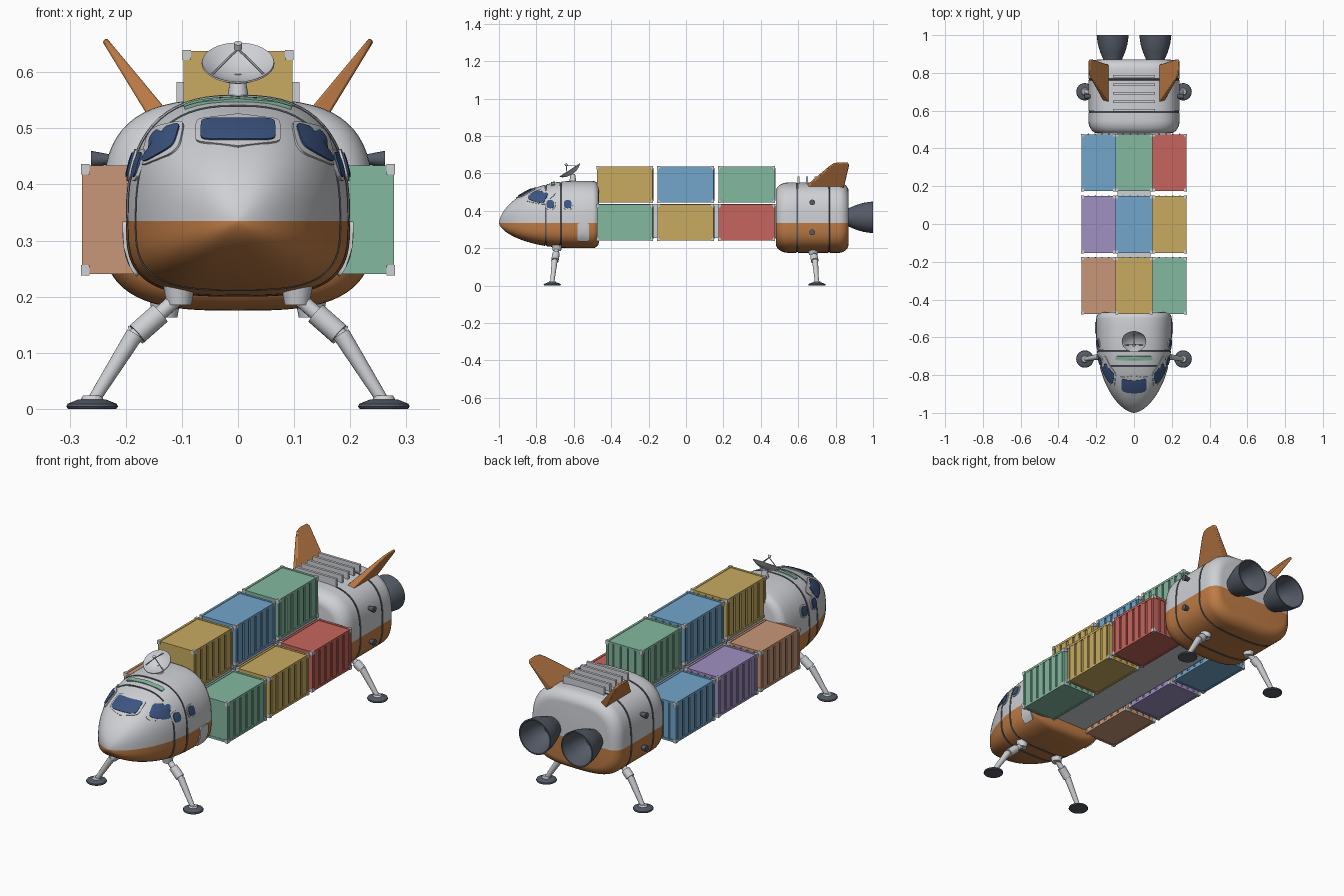
import bpy, bmesh, math
from mathutils import Vector, Matrix
from mathutils.bvhtree import BVHTree

if "Cube" in bpy.data.objects:
    bpy.data.objects.remove(bpy.data.objects["Cube"])


def material(name, rgb):
    m = bpy.data.materials.new(name)
    m.diffuse_color = (*rgb, 1)
    m.use_nodes = True
    m.node_tree.nodes["Principled BSDF"].inputs["Base Color"].default_value = m.diffuse_color
    return m


HULL = material("light grey", (0.62, 0.63, 0.66))
ORANGE = material("orange", (0.52, 0.20, 0.06))
GLASS = material("window blue", (0.045, 0.09, 0.22))
DARK = material("dark grey", (0.09, 0.105, 0.135))
YELLOW = material("yellow", (0.58, 0.41, 0.12))
BLUE = material("blue", (0.17, 0.38, 0.60))
GREEN = material("green", (0.23, 0.48, 0.35))
RED = material("red", (0.57, 0.13, 0.11))
PURPLE = material("purple", (0.35, 0.28, 0.54))
TAN = material("tan", (0.58, 0.31, 0.19))
SPLIT = 0.335  # height where grey hull meets orange belly


def finish(bm, name, mats, recalc=True):
    if recalc:
        bmesh.ops.recalc_face_normals(bm, faces=bm.faces)
    me = bpy.data.meshes.new(name)
    bm.to_mesh(me)
    bm.free()
    for m in mats:
        me.materials.append(m)
    ob = bpy.data.objects.new(name, me)
    bpy.context.collection.objects.link(ob)
    bpy.ops.object.select_all(action='DESELECT')
    ob.select_set(True)
    bpy.context.view_layer.objects.active = ob
    bpy.ops.object.shade_smooth_by_angle(angle=math.radians(35))
    return ob


def box(bm, lo, hi, mat=0):
    lo, hi = Vector(lo), Vector(hi)
    mtx = Matrix.Translation((lo + hi) / 2) @ Matrix.Diagonal((*(hi - lo), 1))
    for v in bmesh.ops.create_cube(bm, size=1, matrix=mtx)["verts"]:
        for f in v.link_faces:
            f.material_index = mat


def rod(bm, a, b, r1, r2=None, seg=16, mat=0):
    a, b = Vector(a), Vector(b)
    q = (b - a).to_track_quat('Z', 'Y').to_matrix().to_4x4()
    new = bmesh.ops.create_cone(bm, cap_ends=True, segments=seg, radius1=r1, radius2=r1 if r2 is None else r2,
                                depth=(b - a).length, matrix=Matrix.Translation((a + b) / 2) @ q)
    for v in new["verts"]:
        for f in v.link_faces:
            f.material_index = mat


def revolve(bm, profile, mtx, seg=32, mat=0):
    """Spin (radius, height) points about local z."""
    rings = [[bm.verts.new(mtx @ Vector((r * math.cos(k * math.tau / seg), r * math.sin(k * math.tau / seg), h)))
              for k in range(seg)] for r, h in profile]
    for a, b in zip(rings, rings[1:]):
        for k in range(seg):
            bm.faces.new((a[k], a[(k + 1) % seg], b[(k + 1) % seg], b[k])).material_index = mat
    for ring in (rings[0], rings[-1]):
        bm.faces.new(ring).material_index = mat


def loft(name, ys, size, grooves, n_up, n_low, seg=64):
    """Rounded hull along y; size(y) gives half width, height above and below the split."""
    rows = [(y, 0) for y in ys if all(abs(y - g) > 0.006 for g in grooves)]
    for g in grooves:
        rows += [(g - 0.004, 0), (g - 0.003, 0.004), (g + 0.003, 0.004), (g + 0.004, 0)]
    rows.sort()
    bm = bmesh.new()
    rings = []
    for y, inset in rows:
        w, up, low = (max(s - inset, 0.001) for s in size(y))
        ring = []
        for k in range(seg):
            c, s = math.cos(k * math.tau / seg), math.sin(k * math.tau / seg)
            s = 0 if abs(s) < 1e-6 else s
            e = 2 / (n_up if s >= 0 else n_low)
            ring.append(bm.verts.new((w * math.copysign(abs(c) ** e, c), y,
                                      SPLIT + (up if s >= 0 else low) * math.copysign(abs(s) ** e, s))))
        rings.append(ring)
    for (ra, rb), (a, b) in zip(zip(rows, rows[1:]), zip(rings, rings[1:])):
        for k in range(seg):
            f = bm.faces.new((a[k], a[(k + 1) % seg], b[(k + 1) % seg], b[k]))
            f.material_index = 2 if ra[1] or rb[1] else int(k >= seg // 2)
    # end caps are split at the colour line too
    for ring in (rings[0], rings[-1]):
        bm.faces.new(ring[:seg // 2 + 1]).material_index = 0
        bm.faces.new(ring[seg // 2:] + ring[:1]).material_index = 1
    bmesh.ops.recalc_face_normals(bm, faces=bm.faces)
    tree = BVHTree.FromBMesh(bm)
    finish(bm, name, [HULL, ORANGE, DARK])
    return tree


def plate(name, tree, quad, origin, axis, mat, grow=0.0, lift=0.004, n=5, seg=32):
    """Thin rounded plate wrapped on a hull; quad = BL, BR, TR, TL in the plane facing along axis."""
    bl, br, tr, tl = (Vector(p) for p in quad)
    mid = (bl + br + tr + tl) / 4
    d = Vector(axis)
    bm = bmesh.new()
    rings = []
    for s, off in ((0.05, lift), (0.35, lift), (0.7, lift), (1, lift), (1, -0.003)):
        ring = []
        for k in range(seg):
            c, t = math.cos(k * math.tau / seg), math.sin(k * math.tau / seg)
            u = s * math.copysign(abs(c) ** (2 / n), c) / 2 + 0.5
            v = s * math.copysign(abs(t) ** (2 / n), t) / 2 + 0.5
            p = (bl * (1 - u) + br * u) * (1 - v) + (tl * (1 - u) + tr * u) * v
            p += (p - mid).normalized() * grow
            start = Vector((p.x, origin, p.y)) if d.y else Vector((origin, p.x, p.y)) if d.x else Vector((p.x, p.y, origin))
            hit, nor, _, _ = tree.ray_cast(start, d)
            if hit is None:
                hit, nor, _, _ = tree.find_nearest(start)
            ring.append(bm.verts.new(hit + nor * off))
        rings.append(ring)
    bm.faces.new(rings[0])
    for a, b in zip(rings, rings[1:]):
        for k in range(seg):
            bm.faces.new((a[k], b[k], b[(k + 1) % seg], a[(k + 1) % seg]))
    bm.normal_update()
    if sum(f.normal.dot(d) for f in bm.faces) > 0:
        bmesh.ops.reverse_faces(bm, faces=bm.faces)
    finish(bm, name, [mat], recalc=False)


def window(name, tree, quad, origin, axis, n=5, rim=0.01):
    plate(name + "_frame", tree, quad, origin, axis, HULL, rim, 0.004, n)
    plate(name + "_glass", tree, quad, origin, axis, GLASS, 0, 0.007, n)


def rect(cx, cy, hx, hy):
    return [(cx - hx, cy - hy), (cx + hx, cy - hy), (cx + hx, cy + hy), (cx - hx, cy + hy)]


# Crew cabin
def cabin_size(y):
    t = min((y + 1) / 0.4, 1)
    f = (1 - (1 - t) ** 2) ** 0.6
    u = max(0, (y + 0.50) / 0.035)
    e = 0.035 * (1 - math.sqrt(max(0, 1 - u * u)))
    return 0.2 * f - e, 0.225 * f - e, 0.135 * f - e


cabin_ys = [-1 + 0.4 * (i / 20) ** 1.7 for i in range(21)] + [-0.55, -0.5, -0.488, -0.477, -0.469, -0.465]
cabin = loft("cabin", cabin_ys, cabin_size, (-0.75, -0.67), 2.6, 3.2)
window("windshield", cabin, [(-0.066, 0.476), (0.066, 0.476), (0.064, 0.513), (-0.064, 0.513)], -2, (0, 1, 0), 7)
for s, side in ((-1, "left"), (1, "right")):
    quad = [(s * 0.17, 0.435), (s * 0.112, 0.466), (s * 0.10, 0.507), (s * 0.148, 0.492)]
    window(side + "_front_window", cabin, quad, -2, (0, 1, 0), 5, 0.008)
    for i, y in enumerate((-0.725, -0.632)):
        window(f"{side}_porthole_{i}", cabin, rect(y, 0.434, 0.02, 0.021), s * 2, (-s, 0, 0), 3, 0.007)
    plate(side + "_hatch", cabin, rect(-0.55, 0.287, 0.031, 0.047), s * 2, (-s, 0, 0), HULL, 0, 0.006, 9)
plate("roof_stripe", cabin, rect(0, -0.71, 0.095, 0.011), 2, (0, 0, -1), GREEN, 0, 0.006, 10)


# Engine module
def tail_size(y):
    a, b = max(0, (0.55 - y) / 0.07), max(0, (y - 0.815) / 0.055)
    e = 0.05 * (1 - math.sqrt(max(0, 1 - a * a))) + 0.05 * (1 - math.sqrt(max(0, 1 - b * b)))
    return 0.242 - e, 0.217 - e, 0.16 - e


tail_ys = [0.55 - 0.07 * math.cos(i * math.pi / 16) for i in range(9)]
tail_ys += [0.815 + 0.055 * math.sin(i * math.pi / 16) for i in range(9)]
loft("engine_module", tail_ys, tail_size, (0.595, 0.765), 3.2, 3.1)

# Main engine bells and small side thrusters
for s, side in ((-1, "left"), (1, "right")):
    bm = bmesh.new()
    back = Matrix.Translation((s * 0.113, 0, 0.365)) @ Matrix.Rotation(-math.pi / 2, 4, 'X')
    revolve(bm, [(0.045, 0.85), (0.05, 0.872), (0.066, 0.91), (0.078, 0.95), (0.085, 1.0), (0.079, 1.0),
                 (0.071, 0.95), (0.058, 0.91), (0.035, 0.88)], back)
    finish(bm, side + "_engine_bell", [DARK])
    bm = bmesh.new()
    for z in (0.285, 0.445):
        rod(bm, (s * 0.225, 0.675, z), (s * 0.262, 0.675, z), 0.008, 0.015)
    finish(bm, side + "_side_thrusters", [DARK])

    # Tail fin: a tapered slab leaning outward
    bm = bmesh.new()
    outline = [(0.645, -0.05), (0.70, 0.35), (0.765, 0.82), (0.79, 0.96), (0.82, 1.0), (0.865, 0.99),
               (0.873, 0.9), (0.86, 0.5), (0.843, -0.05)]
    lean = Vector((0.8, 0, -0.6))
    faces = []
    for o in (-1, 1):
        pts = [Vector((0.15 + 0.088 * h, y, 0.535 + 0.123 * h)) + lean * o * (0.016 - 0.011 * h) for y, h in outline]
        faces.append([bm.verts.new((s * p.x, p.y, p.z)) for p in pts])
        bm.faces.new(faces[-1])
    for k in range(len(outline)):
        j = (k + 1) % len(outline)
        bm.faces.new((faces[0][k], faces[0][j], faces[1][j], faces[1][k]))
    bmesh.ops.recalc_face_normals(bm, faces=bm.faces)
    fin = finish(bm, side + "_fin", [ORANGE])
    bevel = fin.modifiers.new("rounded edge", 'BEVEL')
    bevel.width, bevel.segments = 0.004, 2

# Radiator slats
bm = bmesh.new()
for i in range(5):
    y = 0.602 + 0.045 * i
    box(bm, (-0.11, y - 0.006, 0.525), (0.11, y + 0.006, 0.583))
finish(bm, "radiator_slats", [HULL])

# Cargo spine
bm = bmesh.new()
box(bm, (-0.088, -0.49, 0.255), (0.088, 0.5, 0.437))
finish(bm, "cargo_spine", [HULL])


# Cargo containers
def container(name, lo, hi, mat):
    bm = bmesh.new()
    (x0, y0, z0), (x1, y1, z1) = lo, hi
    d, p = 0.007, 0.011
    box(bm, (x0 + d, y0 + 0.002, z0 + 0.002), (x1 - d, y1 - 0.003, z1 - 0.002))
    for a, b in ((x0, x0 + p), (x1 - p, x1)):
        for z in (z0, z1 - p):
            box(bm, (a, y0, z), (b, y1, z + p))
        for y in (y0, y1 - p):
            box(bm, (a, y, z0), (b, y + p, z1))
            for z in (z0, z1 - 0.014):  # corner castings
                e = 0.002
                cx = a - e if a == x0 else b + e - 0.015
                cy = y - e if y == y0 else y1 + e - 0.015
                box(bm, (cx, cy, z - e), (cx + 0.015, cy + 0.015, z + 0.014 + e), 1)
    for y in (y0, y1 - p):
        for z in (z0, z1 - p):
            box(bm, (x0, y, z), (x1, y + p, z + p))
    step = (y1 - y0 - 2 * p) / 6
    for i in range(6):  # side ribs
        yc = y0 + p + step * (i + 0.5)
        box(bm, (x0 + 0.001, yc - step * 0.36, z0 + p), (x1 - 0.001, yc + step * 0.36, z1 - p))
    for i in range(4):  # door lock rods
        xc = x0 + (x1 - x0) * (0.2 + 0.2 * i)
        rod(bm, (xc, y1, z0 + 0.008), (xc, y1, z1 - 0.008), 0.004, seg=8)
    finish(bm, name, [mat, HULL])


ROWS = ((-0.477, -0.178), (-0.153, 0.148), (0.174, 0.475))
COLUMNS = (("left", -0.278, -0.097, 0.24, (TAN, PURPLE, BLUE)),
           ("top", -0.097, 0.097, 0.444, (YELLOW, BLUE, GREEN)),
           ("right", 0.097, 0.278, 0.24, (GREEN, YELLOW, RED)))
for col, x0, x1, z0, mats in COLUMNS:
    for i, (y0, y1) in enumerate(ROWS):
        container(f"{col}_container_{i}", (x0, y0, z0), (x1, y1, z0 + 0.194), mats[i])

# Landing legs
for end, y0, y1, hx, hz in (("front", -0.69, -0.715, 0.105, 0.20), ("rear", 0.68, 0.70, 0.13, 0.178)):
    for s, side in ((-1, "left"), (1, "right")):
        bm = bmesh.new()
        rod(bm, (s * hx, y0, hz - 0.015), (s * hx, y0, hz + 0.03), 0.022, 0.03)
        knee = Vector((s * 0.19, (y0 + y1) / 2, 0.125))
        hip, foot = Vector((s * hx, y0, hz)), Vector((s * 0.256, y1, 0.018))
        rod(bm, hip, knee, 0.013)
        rod(bm, hip.lerp(knee, 0.4), hip.lerp(knee, 0.88), 0.020)
        rod(bm, knee + Vector((-s * 0.006, 0, 0.008)), foot, 0.016, 0.011)
        rod(bm, (s * 0.26, y1, 0.014), (s * 0.26, y1, 0.024), 0.022, 0.016)
        revolve(bm, [(0.043, 0), (0.046, 0.004), (0.044, 0.009), (0.024, 0.017)],
                Matrix.Translation((s * 0.26, y1, 0)), 24, 1)
        finish(bm, f"{end}_{side}_landing_leg", [HULL, DARK])

# Dish antenna with mast and feed tripod
bm = bmesh.new()
q = Vector((0, -0.545, 0.84)).to_track_quat('Z', 'Y').to_matrix().to_4x4()
dish = Matrix.Translation((0, -0.61, 0.598)) @ q
revolve(bm, [(0.006, -0.003), (0.03, 0.001), (0.05, 0.010), (0.065, 0.021), (0.064, 0.024),
             (0.049, 0.014), (0.03, 0.005), (0.006, 0.001)], dish)
feed = dish @ Vector((0, 0, 0.052))
rod(bm, feed, dish @ Vector((0, 0, 0.064)), 0.007)
for k in range(3):
    a = math.pi / 2 + k * math.tau / 3
    rod(bm, dish @ Vector((0.054 * math.cos(a), 0.054 * math.sin(a), 0.015)), feed, 0.0022, seg=8)
rod(bm, (0, -0.605, 0.55), (0, -0.605, 0.597), 0.02, 0.012)
finish(bm, "dish_antenna", [HULL])
